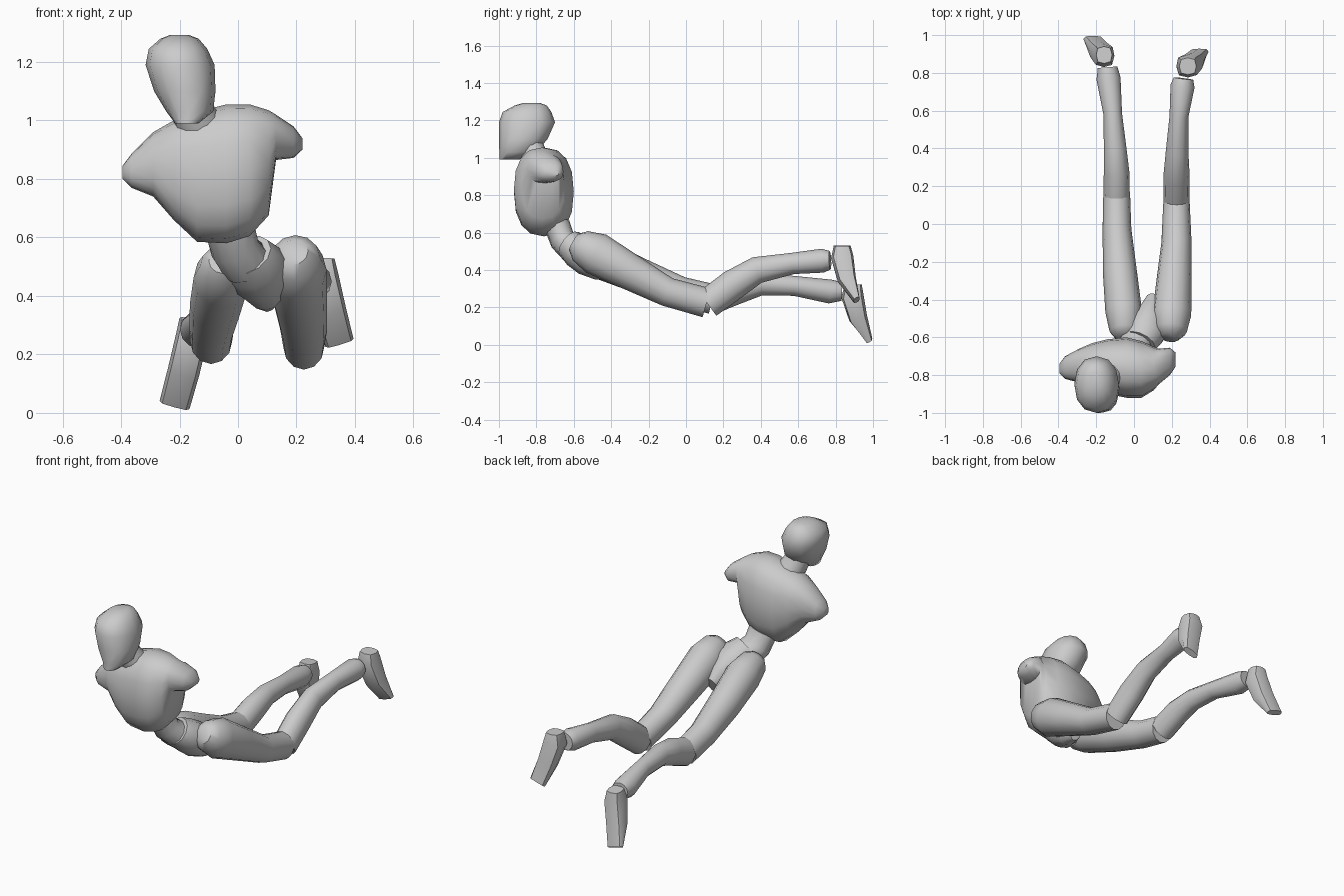
import bpy, bmesh, math
from mathutils import Vector


def loft(name, rings, side=(1, 0, 0), axis=None, e=2.0, n=12):
    """Skin oval rings (x, y, z, half width, half depth) along a path."""
    bm = bmesh.new()
    pts = [Vector(r[:3]) for r in rings]
    loops = []
    for i, r in enumerate(rings):
        if axis:
            t = Vector(axis).normalized()
        else:
            t = (pts[min(i + 1, len(pts) - 1)] - pts[max(i - 1, 0)]).normalized()
        u = Vector(side)
        u = (u - t * u.dot(t)).normalized()
        v = t.cross(u)
        loop = []
        for k in range(n):
            a = 2 * math.pi * k / n
            c, s = math.cos(a), math.sin(a)
            c = math.copysign(abs(c) ** (2 / e), c)
            s = math.copysign(abs(s) ** (2 / e), s)
            loop.append(bm.verts.new(pts[i] + u * c * r[3] + v * s * r[4]))
        loops.append(loop)
    for a, b in zip(loops, loops[1:]):
        for k in range(n):
            bm.faces.new((a[k], a[(k + 1) % n], b[(k + 1) % n], b[k]))
    bm.faces.new(loops[0])
    bm.faces.new(loops[-1])
    bmesh.ops.recalc_face_normals(bm, faces=bm.faces)
    me = bpy.data.meshes.new(name)
    bm.to_mesh(me)
    bm.free()
    ob = bpy.data.objects.new(name, me)
    bpy.context.collection.objects.link(ob)
    bpy.ops.object.select_all(action='DESELECT')
    ob.select_set(True)
    bpy.context.view_layer.objects.active = ob
    bpy.ops.object.shade_smooth_by_angle(angle=math.radians(50))
    return ob


# Head and neck
loft("head", [(-.175, -.945, .99, .04, .053), (-.165, -.90, 1.03, .08, .098),
              (-.182, -.87, 1.10, .105, .13), (-.198, -.85, 1.19, .118, .15),
              (-.205, -.85, 1.245, .10, .13), (-.20, -.83, 1.28, .065, .085),
              (-.20, -.825, 1.293, .03, .045)], axis=(0, 0, 1), e=2.2)
loft("neck", [(-.11, -.77, .94, .085, .08), (-.15, -.815, 1.02, .075, .07),
              (-.17, -.835, 1.08, .07, .065)])

# Chest with shoulder stubs: (x, y back, y front, z bottom, z top)
chest = [(-.395, -.74, -.79, .80, .845), (-.365, -.70, -.82, .77, .885),
         (-.29, -.66, -.84, .74, .96), (-.22, -.63, -.88, .66, 1.0),
         (-.14, -.61, -.90, .585, 1.03), (-.04, -.60, -.92, .58, 1.055),
         (.04, -.62, -.92, .605, 1.055), (.105, -.65, -.88, .675, 1.035),
         (.13, -.66, -.85, .865, 1.02), (.19, -.655, -.80, .872, .98),
         (.22, -.68, -.755, .90, .94)]
loft("chest", [(x, (b + f) / 2, (lo + hi) / 2, (b - f) / 2, (hi - lo) / 2)
               for x, b, f, lo, hi in chest],
     side=(0, 1, 0), axis=(1, 0, 0), e=2.4, n=16)

# Waist and pelvis
loft("waist", [(-.03, -.69, .64, .085, .07), (-.01, -.66, .56, .085, .07),
               (.03, -.60, .51, .09, .08)])
loft("pelvis", [(.03, -.625, .54, .09, .08), (.055, -.58, .505, .11, .095),
                (.075, -.52, .465, .10, .10), (.095, -.45, .42, .065, .08),
                (.10, -.39, .39, .035, .05)])

# Legs
loft("right_thigh", [(.19, -.60, .55, .05, .05), (.195, -.565, .53, .085, .088),
                     (.20, -.48, .487, .103, .115), (.212, -.30, .39, .093, .097),
                     (.225, -.10, .283, .08, .078), (.225, .11, .225, .07, .08)])
loft("left_thigh", [(-.05, -.60, .52, .05, .05), (-.05, -.565, .50, .08, .082),
                    (-.055, -.46, .46, .097, .107), (-.075, -.25, .37, .09, .095),
                    (-.09, -.03, .285, .076, .08), (-.092, .14, .245, .072, .08)])
loft("right_shin", [(.225, .115, .22, .068, .08), (.225, .25, .32, .07, .082),
                    (.228, .38, .40, .06, .072), (.238, .57, .435, .05, .057),
                    (.257, .73, .45, .064, .064), (.262, .77, .452, .052, .05)])
loft("left_shin", [(-.092, .14, .245, .07, .08), (-.092, .27, .295, .068, .078),
                   (-.10, .40, .325, .06, .062), (-.112, .58, .315, .049, .053),
                   (-.135, .77, .285, .064, .064), (-.14, .83, .285, .052, .05)])

# Feet, heel to toe
loft("right_foot", [(.285, .835, .53, .045, .045), (.283, .835, .47, .06, .06),
                    (.315, .86, .35, .055, .05), (.347, .912, .24, .05, .018)],
     side=(1, 0, .3), e=3, n=8)
loft("left_foot", [(-.158, .895, .325, .042, .045), (-.158, .89, .26, .055, .06),
                   (-.185, .92, .145, .055, .05), (-.217, .98, .027, .053, .018)],
     side=(1, 0, -.3), e=3, n=8)
